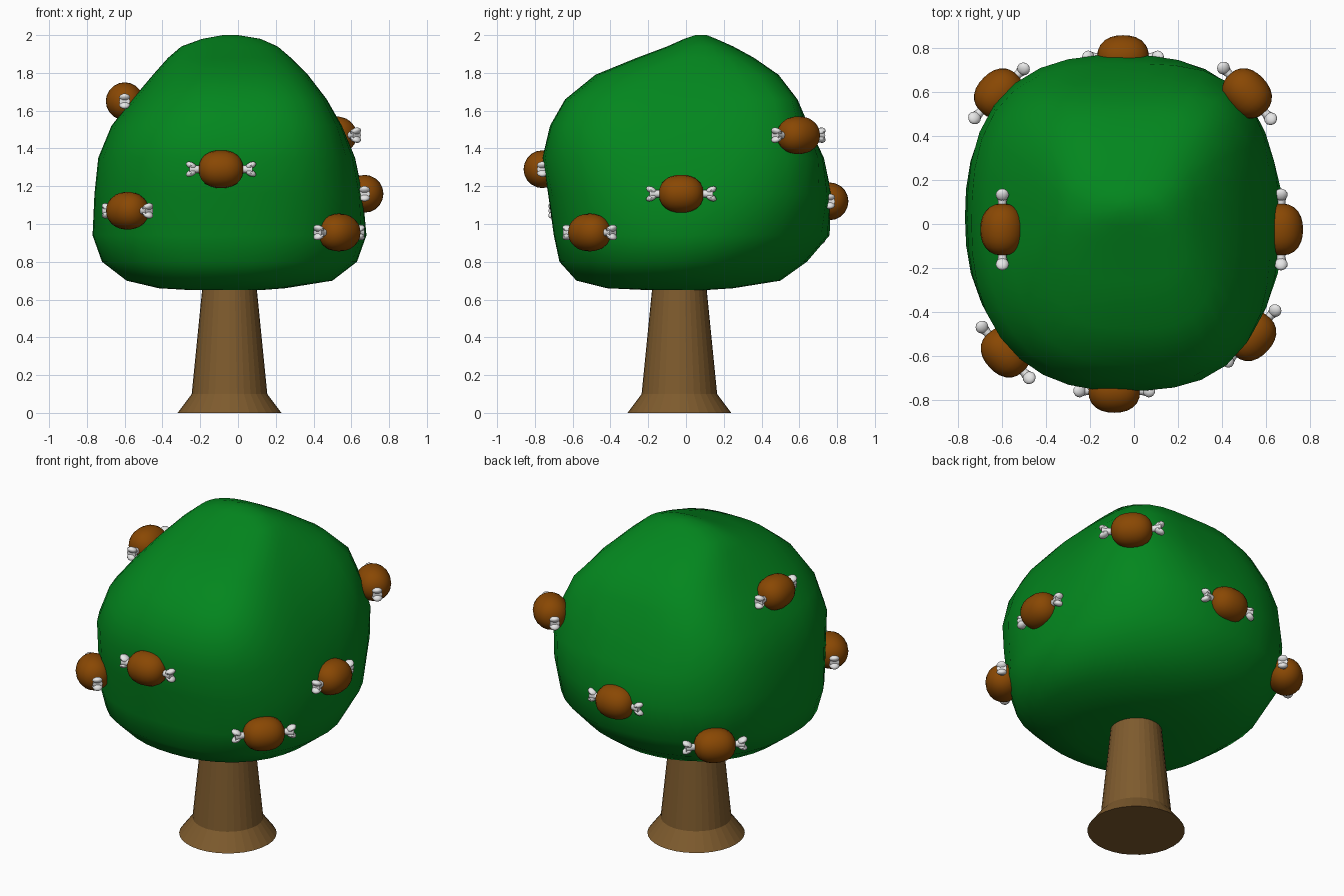
import bpy
import bmesh
import math
from mathutils import Matrix, Vector

if "Cube" in bpy.data.objects:
    bpy.data.objects.remove(bpy.data.objects["Cube"], do_unlink=True)


def make_material(name, color):
    mat = bpy.data.materials.new(name)
    mat.use_nodes = True
    mat.diffuse_color = (*color, 1)
    mat.node_tree.nodes["Principled BSDF"].inputs["Base Color"].default_value = (*color, 1)
    return mat


leaf_green = make_material("leaf green", (0.001, 0.24, 0.013))
bark_brown = make_material("bark brown", (0.21, 0.105, 0.027))
meat_brown = make_material("meat brown", (0.25, 0.064, 0.001))
bone_white = make_material("bone white", (0.8, 0.8, 0.8))


def finish(bm, name, materials, smooth_angle=None):
    """Turn a bmesh into a named object with its materials and shading."""
    bmesh.ops.recalc_face_normals(bm, faces=bm.faces)
    mesh = bpy.data.meshes.new(name)
    bm.to_mesh(mesh)
    bm.free()
    for mat in materials:
        mesh.materials.append(mat)
    obj = bpy.data.objects.new(name, mesh)
    bpy.context.collection.objects.link(obj)
    if smooth_angle:
        bpy.ops.object.select_all(action="DESELECT")
        obj.select_set(True)
        bpy.context.view_layer.objects.active = obj
        bpy.ops.object.shade_smooth_by_angle(angle=math.radians(smooth_angle))
    return obj


def loft(bm, rings, material_index=0):
    """Skin a stack of point rings and cap both ends."""
    loops = [[bm.verts.new(p) for p in ring] for ring in rings]
    faces = [bm.faces.new(loops[0]), bm.faces.new(loops[-1])]
    for low, high in zip(loops, loops[1:]):
        for i in range(len(low)):
            j = (i + 1) % len(low)
            faces.append(bm.faces.new((low[i], low[j], high[j], high[i])))
    for face in faces:
        face.material_index = material_index
    return [v for ring in loops for v in ring]


def circle(radius, z, sides):
    turn = math.tau / sides
    return [Vector((radius * math.cos(i * turn), radius * math.sin(i * turn), z))
            for i in range(sides)]


# Trunk with a flared foot
bm = bmesh.new()
loft(bm, [circle(r, z, 32) for r, z in ((0.275, 0), (0.2, 0.1), (0.135, 0.75))])
trunk = finish(bm, "trunk", [bark_brown])
trunk.location = (-0.045, -0.035, 0)

# Leafy crown: height, x range, y range, squareness of the back left corner
# and of the two corners beside it
CROWN = [
    (0.65, -0.25, 0.12, -0.2, 0.1, 2, 2),
    (0.66, -0.42, 0.25, -0.42, 0.25, 1.8, 2),
    (0.7, -0.59, 0.5, -0.58, 0.5, 1.8, 2.2),
    (0.8, -0.72, 0.63, -0.67, 0.64, 1.8, 2.3),
    (0.94, -0.77, 0.68, -0.7, 0.76, 2, 2.4),
    (1.16, -0.76, 0.66, -0.73, 0.77, 2.5, 2.6),
    (1.35, -0.74, 0.62, -0.76, 0.73, 3.4, 2.8),
    (1.52, -0.67, 0.55, -0.72, 0.65, 4.5, 3.3),
    (1.66, -0.56, 0.47, -0.64, 0.59, 6, 3.6),
    (1.79, -0.45, 0.37, -0.48, 0.49, 4.5, 3.4),
    (1.88, -0.37, 0.28, -0.26, 0.36, 3.2, 3),
    (1.94, -0.3, 0.21, -0.1, 0.25, 2.5, 2.5),
    (1.98, -0.19, 0.12, -0.01, 0.16, 2, 2),
    (2, -0.08, 0, 0.05, 0.11, 2, 2),
]


def crown_ring(z, left, right, front, back, back_left, beside, sides=36):
    """A rounded-square ring whose corners differ in squareness."""
    ring = []
    for i in range(sides):
        a = i * math.tau / sides
        x, y = math.cos(a), math.sin(a)
        if x > 0 and y > 0:
            n = back_left
        elif x < 0 and y < 0:
            n = 2.35
        else:
            n = beside
        k = (abs(x) ** n + abs(y) ** n) ** (-1 / n)
        ring.append(((left + right + k * x * (right - left)) / 2,
                     (front + back + k * y * (back - front)) / 2, z))
    return ring


bm = bmesh.new()
loft(bm, [crown_ring(*row) for row in CROWN])
finish(bm, "leafy_crown", [leaf_green], 60)


# Meat on the bone: rounded meat with a flared, forked bone end on each side
def meat_mesh():
    bm = bmesh.new()
    rings = []
    steps = 12
    for i in range(steps + 1):
        a = math.pi * (0.03 + 0.94 * i / steps)
        c, s = math.cos(a), math.sin(a)
        k = (abs(c) ** 2.3 + s ** 2.3) ** (-1 / 2.3)
        rings.append(circle(0.1 * k * s, -0.118 * k * c, 20))
    verts = loft(bm, rings)
    for side in (-1, 1):
        shaft = ((0.02, 0.1), (0.019, 0.125), (0.026, 0.15), (0.029, 0.168))
        verts += loft(bm, [circle(r, side * z, 12) for r, z in shaft], 1)
        for knob in (-1, 1):
            # Each prong leans outward along the bone
            ball = bmesh.ops.create_uvsphere(
                bm, u_segments=10, v_segments=8, radius=1,
                matrix=Matrix.Translation((knob * 0.02, 0, side * 0.158))
                @ Matrix.Rotation(knob * side * 0.45, 4, "Y")
                @ Matrix.Diagonal((0.018, 0.03, 0.03, 1)))["verts"]
            for face in {f for v in ball for f in v.link_faces}:
                face.material_index = 1
            verts += ball
    # Lay the long axis along x, prongs split up and down
    bmesh.ops.rotate(bm, verts=verts, matrix=Matrix.Rotation(math.pi / 2, 3, "Y"))
    return finish(bm, "meat_front", [meat_brown, bone_white], 50)


# Where each one hangs, and its turn about z in degrees
FRUIT = {
    "front": (-0.09, -0.76, 1.29, 0),
    "left": (0.67, -0.025, 1.16, 90),
    "right": (-0.6, -0.025, 1.65, 90),
    "back": (-0.05, 0.76, 1.12, 0),
    "front_right": (-0.585, -0.585, 1.07, -47),
    "front_left": (0.535, -0.51, 0.955, 47),
    "back_left": (0.515, 0.595, 1.47, -47),
    "back_right": (-0.615, 0.595, 0.935, 45),
}
master = meat_mesh()
for place, (x, y, z, turn) in FRUIT.items():
    obj = master
    if place != "front":
        obj = master.copy()
        obj.name = "meat_" + place
        bpy.context.collection.objects.link(obj)
    obj.location = (x, y, z)
    obj.rotation_euler.z = math.radians(turn)
